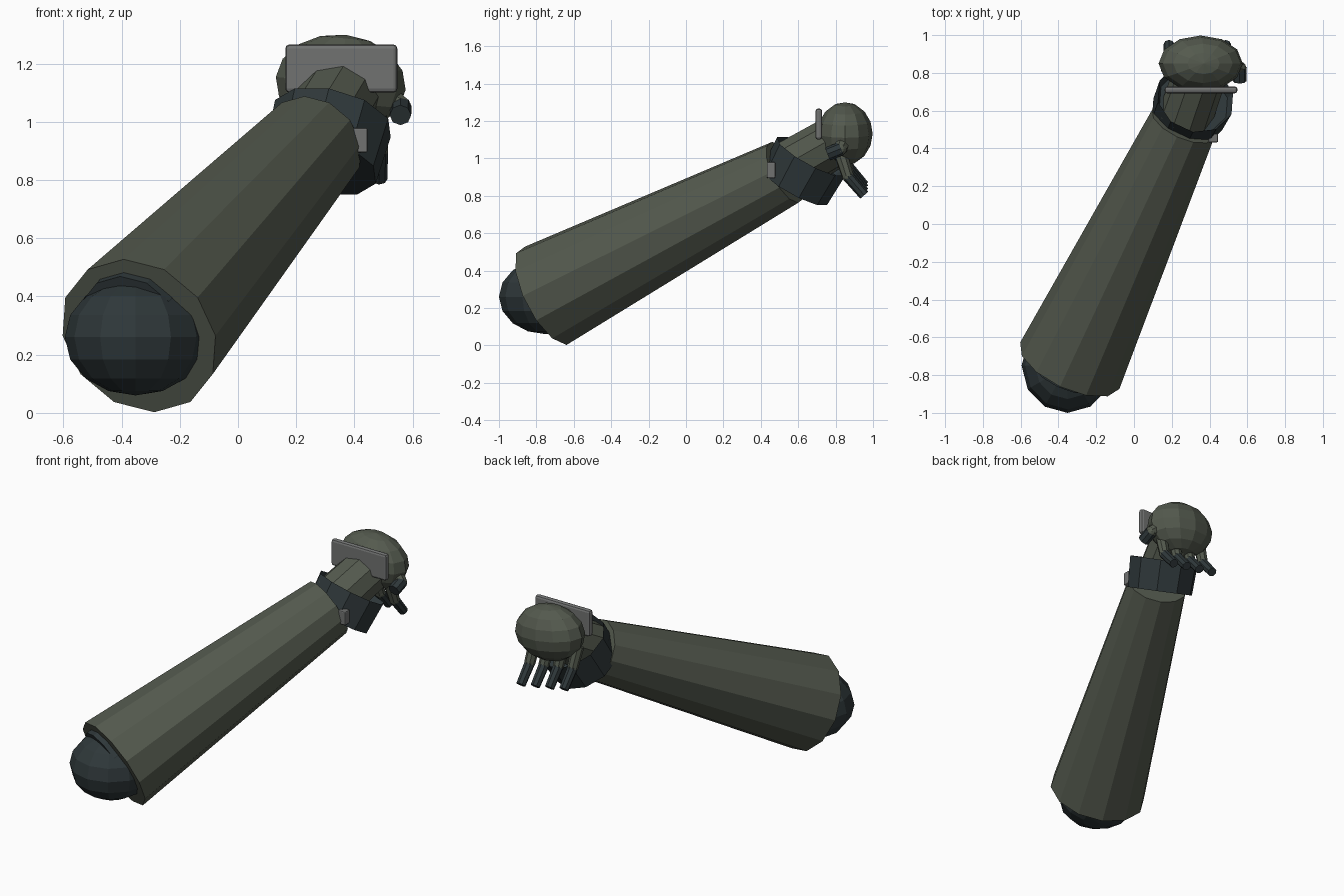
import bpy, bmesh
from mathutils import Vector, Matrix

if "Cube" in bpy.data.objects:
    bpy.data.objects.remove(bpy.data.objects["Cube"])


def make_material(name, rgb):
    m = bpy.data.materials.new(name)
    m.diffuse_color = (*rgb, 1)
    m.use_nodes = True
    m.node_tree.nodes["Principled BSDF"].inputs["Base Color"].default_value = m.diffuse_color
    return m


OLIVE = make_material("olive_green", (0.088, 0.101, 0.076))
DARK = make_material("dark_slate", (0.028, 0.039, 0.042))
GREY = make_material("plate_grey", (0.165, 0.170, 0.167))


def finish(bm, name, mat):
    bmesh.ops.recalc_face_normals(bm, faces=bm.faces)
    me = bpy.data.meshes.new(name)
    bm.to_mesh(me)
    bm.free()
    me.materials.append(mat)
    ob = bpy.data.objects.new(name, me)
    bpy.context.collection.objects.link(ob)
    return ob


def frustum(name, start, end, r1, r2, sides, mat, recess=0):
    """Tapered cylinder between two points, one corner at its lowest side."""
    a, b = Vector(start), Vector(end)
    d = (b - a).normalized()
    u = (Vector((0, 0, 1)) - d * d.z).normalized()
    v = d.cross(u)
    rot = Matrix((u, v, d)).transposed().to_4x4()
    bm = bmesh.new()
    bmesh.ops.create_cone(bm, cap_ends=True, segments=sides, radius1=r1, radius2=r2,
                          depth=(b - a).length)
    if recess:  # hollow out the far end
        top = max(bm.faces, key=lambda f: f.calc_center_median().z)
        bmesh.ops.inset_region(bm, faces=[top], thickness=0.02)
        for vert in top.verts:
            vert.co.z -= recess
    bm.transform(Matrix.Translation((a + b) / 2) @ rot)
    return finish(bm, name, mat)


def ball(name, centre, radii, mat, tilt=0):
    bm = bmesh.new()
    bmesh.ops.create_uvsphere(bm, u_segments=12, v_segments=8, radius=1)
    bm.transform(Matrix.Translation(centre) @ Matrix.Rotation(tilt, 4, 'Y')
                 @ Matrix.Diagonal((*radii, 1)))
    return finish(bm, name, mat)


def plate(name, centre, size, bevel, mat):
    bm = bmesh.new()
    bmesh.ops.create_cube(bm, size=1)
    bm.transform(Matrix.Translation(centre) @ Matrix.Diagonal((*size, 1)))
    ob = finish(bm, name, mat)
    mod = ob.modifiers.new("rounded_edges", 'BEVEL')
    mod.width = bevel
    mod.segments = 2
    return ob


# Forearm, elbow and the collar above the elbow
frustum("forearm", (-0.34, -0.75, 0.265), (0.26, 0.53, 0.925), 0.29, 0.18, 12, OLIVE)
ball("elbow", (-0.352, -0.75, 0.26), (0.243, 0.25, 0.2), DARK)
frustum("elbow_collar", (-0.37, -0.79, 0.297), (-0.32, -0.684, 0.352), 0.19, 0.19, 12, DARK)

# Cuff with a hollow opening, and its small clasp
cuff_mid, cuff_axis = Vector((0.305, 0.625, 0.93)), Vector((0.22, 0.47, 0.855))
frustum("cuff", cuff_mid - cuff_axis * 0.095, cuff_mid + cuff_axis * 0.095,
        0.2, 0.21, 10, DARK, recess=0.05)
plate("cuff_clasp", (0.42, 0.455, 0.937), (0.05, 0.045, 0.085), 0.006, GREY)

# Wrist, hand and the plate on the back of the hand
frustum("wrist", (0.27, 0.56, 0.955), (0.37, 0.85, 1.12), 0.145, 0.14, 10, OLIVE)
ball("hand", (0.353, 0.85, 1.132), (0.224, 0.148, 0.168), OLIVE, tilt=0.1)
plate("hand_plate", (0.355, 0.71, 1.183), (0.385, 0.036, 0.166), 0.014, GREY)

# Four fingers in a row, each with an olive base and a dark tip
for i in range(4):
    x = 0.485 - 0.1 * i
    lift = 0.017 * i
    base = (x - 0.01, 0.825, 1.03 + lift)
    knuckle = (x, 0.865, 0.905 + lift)
    tip = (x, 0.953, 0.803 + lift)
    frustum(f"finger_base_{i + 1}", base, knuckle, 0.036, 0.032, 8, OLIVE)
    ball(f"finger_knuckle_{i + 1}", knuckle, (0.031, 0.031, 0.031), OLIVE)
    frustum(f"finger_tip_{i + 1}", knuckle, tip, 0.031, 0.028, 8, DARK)

# Thumb at the side of the hand
frustum("thumb_base", (0.49, 0.85, 1.11), (0.56, 0.825, 1.05), 0.042, 0.036, 8, OLIVE)
ball("thumb_knuckle", (0.56, 0.825, 1.05), (0.035, 0.035, 0.035), OLIVE)
frustum("thumb_tip", (0.56, 0.83, 1.052), (0.558, 0.757, 1.023), 0.037, 0.037, 8, DARK)
